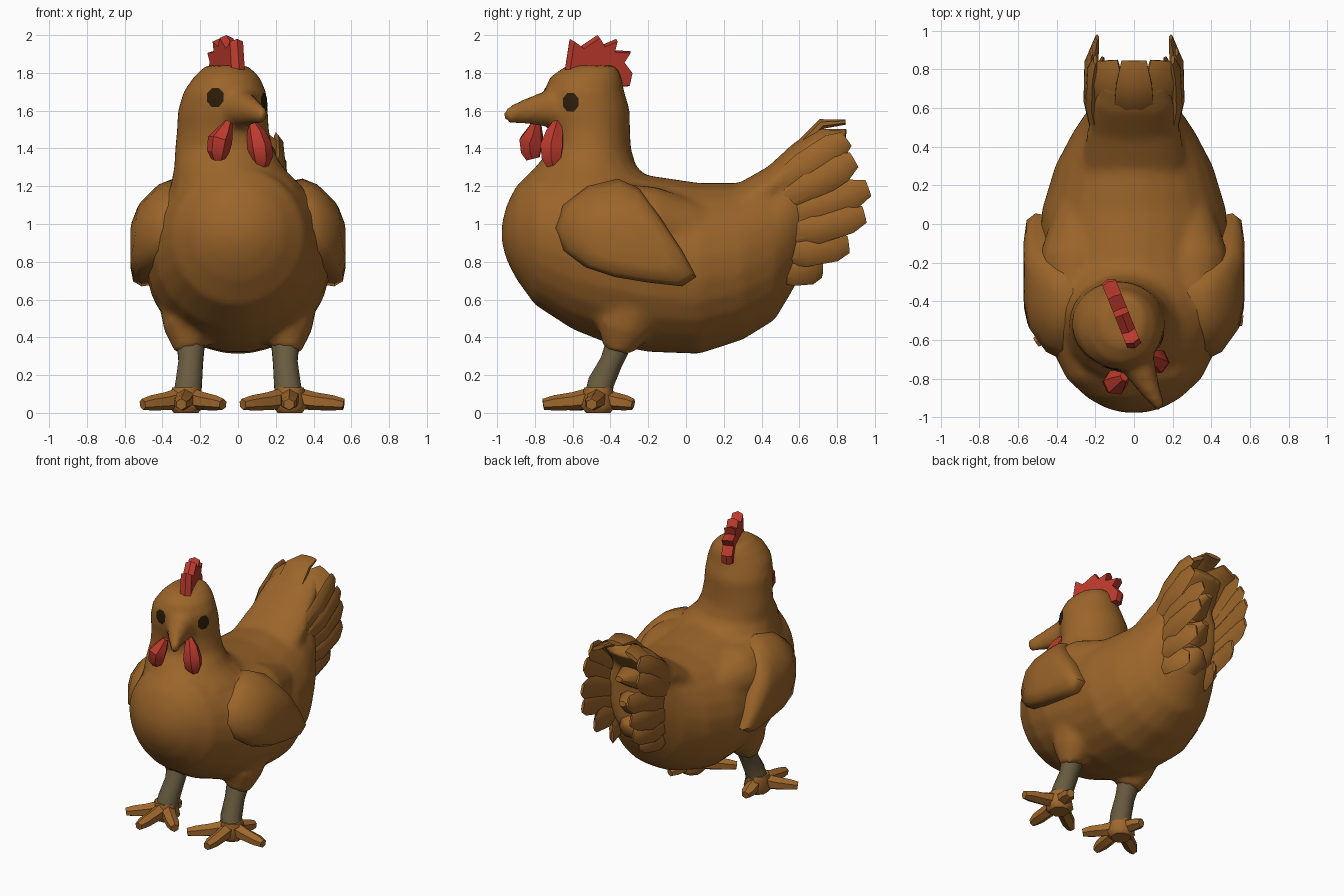
import bpy, bmesh, math
from mathutils import Vector

if "Cube" in bpy.data.objects:
    bpy.data.objects.remove(bpy.data.objects["Cube"])


def material(name, r, g, b):
    m = bpy.data.materials.new(name)
    m.use_nodes = True
    m.diffuse_color = (r, g, b, 1)
    bsdf = next(n for n in m.node_tree.nodes if n.type == 'BSDF_PRINCIPLED')
    bsdf.inputs["Base Color"].default_value = (r, g, b, 1)
    bsdf.inputs["Roughness"].default_value = 0.9
    return m


BROWN = material("feather_brown", 0.33, 0.13, 0.023)
HORN = material("toe_orange_brown", 0.35, 0.137, 0.026)
SHANK = material("shank_grey", 0.14, 0.105, 0.05)
RED = material("comb_red", 0.5, 0.042, 0.026)
DARK = material("eye_dark", 0.025, 0.012, 0.003)


def loft(bm, rings):
    """Skin a list of equal point rings and cap both ends."""
    vs = [[bm.verts.new(p) for p in ring] for ring in rings]
    n = len(vs[0])
    for a, b in zip(vs, vs[1:]):
        for i in range(n):
            j = (i + 1) % n
            bm.faces.new((a[i], a[j], b[j], b[i]))
    bm.faces.new(vs[0][::-1])
    bm.faces.new(vs[-1])


def finish(bm, name, mat, angle=40):
    bmesh.ops.recalc_face_normals(bm, faces=bm.faces[:])
    mesh = bpy.data.meshes.new(name)
    bm.to_mesh(mesh)
    bm.free()
    mesh.materials.append(mat)
    ob = bpy.data.objects.new(name, mesh)
    bpy.context.collection.objects.link(ob)
    bpy.ops.object.select_all(action='DESELECT')
    ob.select_set(True)
    bpy.context.view_layer.objects.active = ob
    bpy.ops.object.shade_smooth_by_angle(angle=math.radians(angle))
    return ob


def ellipse(c, u, v, n):
    steps = [math.tau * (i + 0.5) / n for i in range(n)]
    return [c + u * math.cos(a) + v * math.sin(a) for a in steps]


def tube_rings(pts, radii, side, n):
    """Elliptical rings along a path; radii are (along side, across side)."""
    pts = [Vector(p) for p in pts]
    rings = []
    for i, (p, (ru, rv)) in enumerate(zip(pts, radii)):
        d = (pts[min(i + 1, len(pts) - 1)] - pts[max(i - 1, 0)]).normalized()
        u = Vector(side)
        u = (u - d * u.dot(d)).normalized()
        rings.append(ellipse(p, u * ru, d.cross(u) * rv, n))
    return rings


def tube(name, pts, radii, mat, side=(1, 0, 0), n=8, angle=40):
    bm = bmesh.new()
    loft(bm, tube_rings(pts, radii, side, n))
    return finish(bm, name, mat, angle)


X, Y, Z = Vector((1, 0, 0)), Vector((0, 1, 0)), Vector((0, 0, 1))
turn = Vector((.9, .42, 0))  # sideways axis of the turned head

# Body, neck, head, beak, shoulders, thighs and tail root fused into one skin
trunk = [  # y, bottom, top, half width
    (-.975, .90, 1.0, .06), (-.95, .81, 1.1, .15), (-.9, .71, 1.2, .24),
    (-.8, .57, 1.3, .35), (-.6, .44, 1.32, .45), (-.4, .36, 1.31, .49),
    (-.2, .32, 1.26, .49), (.07, .31, 1.22, .48), (.3, .385, 1.22, .41),
    (.47, .49, 1.26, .32), (.56, .64, 1.34, .26), (.64, .8, 1.38, .2)]
neck = [  # z, centre x, centre y, radius x, radius y
    (1.0, 0, -.48, .42, .42), (1.2, -.01, -.5, .35, .36), (1.3, -.05, -.53, .29, .27),
    (1.4, -.075, -.505, .26, .215), (1.5, -.08, -.51, .245, .215), (1.6, -.08, -.52, .24, .225),
    (1.7, -.07, -.54, .22, .215), (1.78, -.06, -.53, .175, .19), (1.84, -.06, -.5, .11, .13)]
bm = bmesh.new()
loft(bm, [ellipse(Vector((0, y, (b + t) / 2)), X * w, Z * (t - b) / 2, 24) for y, b, t, w in trunk])
loft(bm, [ellipse(Vector((x, y, z)), X * rx, Y * ry, 20) for z, x, y, rx, ry in neck])
loft(bm, tube_rings([(-.03, -.62, 1.61), (.025, -.735, 1.61), (.08, -.85, 1.595), (.14, -.955, 1.575)],
                    [(.15, .14), (.09, .1), (.055, .068), (.025, .042)], turn, 12))
loft(bm, tube_rings([(0, .28, 1.07), (0, .5, 1.23), (0, .63, 1.37), (0, .74, 1.46)],
                    [(.28, .13), (.24, .1), (.21, .085), (.17, .06)], X, 16))
for s in (1, -1):
    loft(bm, tube_rings([(s * .22, -.66, 1), (s * .28, -.55, 1), (s * .3, -.4, 1),
                         (s * .29, -.18, .99), (s * .25, .1, .95)],
                        [(.1, .12), (.16, .18), (.19, .22), (.2, .21), (.15, .15)], X, 16))
    loft(bm, tube_rings([(s * .27, -.27, .62), (s * .27, -.335, .45), (s * .25, -.36, .33)],
                        [(.16, .2), (.125, .15), (.085, .08)], X, 12))
body = finish(bm, "body", BROWN)
remesh = body.modifiers.new("fuse", 'REMESH')
remesh.mode = 'VOXEL'
remesh.voxel_size = 0.024
remesh.use_smooth_shade = True
smooth = body.modifiers.new("soften", 'SMOOTH')
smooth.factor = 0.5
smooth.iterations = 4

# Comb: a serrated plate sheared along the turned head, slightly bevelled
crest = [(-.64, 1.82), (-.615, 1.98), (-.56, 1.94), (-.47, 2.0), (-.44, 1.95), (-.37, 1.98),
         (-.385, 1.92), (-.295, 1.915), (-.33, 1.86), (-.285, 1.8), (-.3, 1.73), (-.35, 1.725),
         (-.45, 1.75), (-.58, 1.77)]
bm = bmesh.new()
rings = []
for k, scale in ((-.035, .93), (0, 1), (.035, .93)):
    pts = [(-.46 + (y + .46) * scale, 1.78 + (z - 1.78) * scale) for y, z in crest]
    rings.append([Vector((-.07 - .4 * (y + .45) + k, y + k * .4, z)) for y, z in pts])
loft(bm, rings)
finish(bm, "comb", RED, 25)

# Wattles: narrow at the top, swelling below
for name, s, x, y, low in (("left_wattle", 1, .115, -.71, 1.31), ("right_wattle", -1, -.095, -.82, 1.345)):
    tube(name, [(x - s * .045, y + .03, 1.54), (x - s * .02, y + .015, 1.48),
                (x, y, low + .1), (x + s * .01, y, low + .04), (x + s * .01, y + .01, low)],
         [(.022, .025), (.05, .052), (.066, .068), (.06, .06), (.038, .04)], RED, turn, 6, 30)

# Eyes: thin discs hugging the head
for name, p in (("left_eye", (.15, -.615, 1.645)), ("right_eye", (-.12, -.745, 1.67))):
    c = Vector(p)
    normal = (c - Vector((-.075, -.53, c.z))).normalized()
    bm = bmesh.new()
    hub = bm.verts.new(c)
    rims = [[bm.verts.new(q) for q in ellipse(c, normal.cross(Z) * r, Z * r * 1.1, 8)]
            for r in (.025, .05)]
    for i in range(8):
        j = (i + 1) % 8
        bm.faces.new((hub, rims[0][i], rims[0][j]))
        bm.faces.new((rims[0][i], rims[1][i], rims[1][j], rims[0][j]))
    eye = finish(bm, name, DARK)
    wrap = eye.modifiers.new("hug", 'SHRINKWRAP')
    wrap.target = body
    wrap.wrap_mode = 'ABOVE_SURFACE'
    wrap.offset = 0.006

# Folded wings
outline = [(-.36, 1.24), (-.52, 1.2), (-.65, 1.1), (-.7, .98), (-.65, .86), (-.53, .77),
           (-.38, .72), (-.2, .69), (-.02, .67), (.055, .72), (-.02, .86), (-.14, 1.04), (-.25, 1.19)]


def wing_x(y, z):
    return .57 - .18 * max(0, (z - .95) / .3) ** 2 - .15 * max(0, (-.4 - y) / .32) ** 2


for name, s in (("left_wing", 1), ("right_wing", -1)):
    bm = bmesh.new()
    rings = []
    for scale, inset in ((.95, .16), (1, .06), (.9, .015), (.6, 0), (.25, 0)):
        pts = [(-.3 + (y + .3) * scale, .93 + (z - .93) * scale) for y, z in outline]
        rings.append([Vector((s * (wing_x(y, z) - inset), y, z)) for y, z in pts])
    loft(bm, rings)
    finish(bm, name, BROWN, 60)

# Tail: side fans of feathers, an arched top cover and inner fluff
fan = [(.2, .85, 1.45), (.22, .89, 1.34), (.19, .965, 1.19), (.2, .945, 1.05),
       (.16, .86, .89), (.11, .72, .76)]
for side, s in (("left", 1), ("right", -1)):
    for i, (x, y, z) in enumerate(fan):
        root = Vector((s * .18, .42, 1.14 - .075 * i))
        tip = Vector((s * x, y, z))
        bow = X * s * .03
        tube(f"{side}_tail_feather_{i + 1}",
             [root, root.lerp(tip, .5) + bow, root.lerp(tip, .85) + bow * .6, tip],
             [(.03, .06), (.035, .09), (.028, .08), (.01, .045)], BROWN, X, 6, 35)
for i, x in enumerate((-.13, 0, .13)):
    drop = abs(x) * .55
    tilt = Vector((1, 0, -4 * x))
    tube(f"tail_cover_{i + 1}",
         [(x, .45, 1.22 - drop), (x, .61, 1.42 - drop), (x, .72, 1.53 - drop), (x * 1.1, .845, 1.54 - drop)],
         [(.08, .03), (.11, .03), (.1, .03), (.07, .015)], BROWN, tilt, 8, 60)
for i, (y, z) in enumerate(((.8, 1.22), (.76, 1.02), (.7, .84))):
    tube(f"tail_fluff_{i + 1}", [(0, .5, z - .05), (0, .64, z), (0, y, z + .03)],
         [(.12, .12), (.11, .09), (.03, .02)], BROWN, X, 8, 50)

# Shanks and toes
feet = {"left": (1, [(.27, -.755), (.025, -.64), (.56, -.5), (.33, -.28)]),
        "right": (-1, [(-.3, -.755), (-.08, -.64), (-.505, -.61), (-.3, -.28)])}
for side, (s, tips) in feet.items():
    tube(f"{side}_shank",
         [(s * .25, -.355, .37), (s * .25, -.395, .27), (s * .26, -.45, .16), (s * .27, -.465, .08)],
         [(.08, .075), (.07, .065), (.075, .075), (.08, .08)], SHANK, X, 8, 60)
    ankle = Vector((s * .275, -.465, .085))
    for i, (x, y) in enumerate(tips):
        tip = Vector((x, y, .045))
        across = (tip - ankle).cross(Z)
        tube(f"{side}_toe_{i + 1}",
             [ankle, ankle.lerp(tip, .45) - Z * .005, ankle.lerp(tip, .8), tip],
             [(.06, .06), (.048, .048), (.048, .04), (.03, .03)], HORN, across, 6, 40)
    tube(f"{side}_foot_pad", [ankle - Z * .085, ankle - Z * .05, ankle + Z * .05],
         [(.07, .07), (.1, .1), (.08, .08)], HORN, X, 8, 50)
